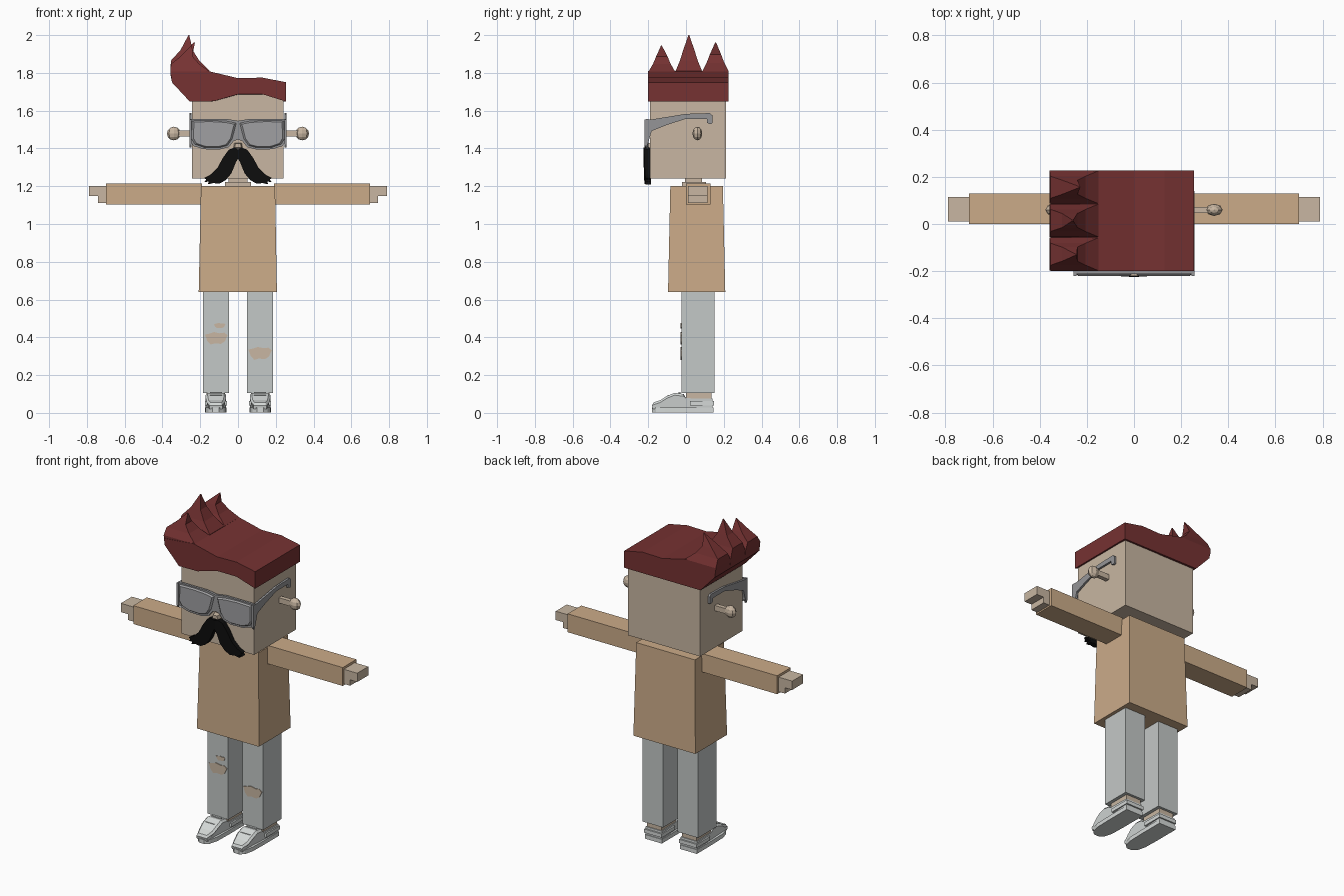
import bpy, bmesh, math
from mathutils import Vector

if "Cube" in bpy.data.objects:
    bpy.data.objects.remove(bpy.data.objects["Cube"])


def material(name, r, g, b):
    m = bpy.data.materials.new(name)
    m.use_nodes = True
    m.diffuse_color = (r, g, b, 1)
    m.node_tree.nodes["Principled BSDF"].inputs["Base Color"].default_value = (r, g, b, 1)
    return m


SKIN = material("skin", .58, .47, .36)
SHIRT = material("tan shirt", .60, .41, .25)
DENIM = material("pale denim", .55, .58, .57)
HAIR = material("dark red hair", .18, .032, .032)
FRAME = material("grey frame", .30, .30, .31)
LENS = material("grey lens", .35, .35, .36)
BLACK = material("black moustache", .004, .004, .004)
SHOE = material("off white shoe", .66, .69, .68)


def finish(name, bm, mat):
    bmesh.ops.recalc_face_normals(bm, faces=bm.faces)
    me = bpy.data.meshes.new(name)
    bm.to_mesh(me)
    bm.free()
    me.materials.append(mat)
    ob = bpy.data.objects.new(name, me)
    bpy.context.collection.objects.link(ob)
    return ob


def loft(name, loops, mat):
    """Skin equal-length loops of points and cap both ends."""
    bm = bmesh.new()
    rings = [[bm.verts.new(p) for p in loop] for loop in loops]
    n = len(rings[0])
    for a, b in zip(rings, rings[1:]):
        for i in range(n):
            j = (i + 1) % n
            bm.faces.new((a[i], a[j], b[j], b[i]))
    bm.faces.new(rings[0])
    bm.faces.new(rings[-1])
    return finish(name, bm, mat)


def rect(x0, x1, y0, y1, z):
    return [(x0, y0, z), (x1, y0, z), (x1, y1, z), (x0, y1, z)]


def box(name, x0, x1, y0, y1, z0, z1, mat):
    return loft(name, [rect(x0, x1, y0, y1, z0), rect(x0, x1, y0, y1, z1)], mat)


def plate(name, pts, y0, y1, mat, shrink=1.0, bend=0.0):
    """Front-view outline given depth; the front may shrink and bend back."""
    cx = sum(p[0] for p in pts) / len(pts)
    cz = sum(p[1] for p in pts) / len(pts)
    front = [(cx + (x - cx) * shrink, y0 + abs(x) * bend, cz + (z - cz) * shrink) for x, z in pts]
    return loft(name, [front, [(x, y1, z) for x, z in pts]], mat)


def side_plate(name, pts, x0, x1, mat):
    return loft(name, [[(x, y, z) for y, z in pts] for x in (x0, x1)], mat)


# Head, neck and nose
box("head", -.243, .24, -.19, .213, 1.24, 1.70, SKIN)
box("neck", -.05, .05, -.005, .085, 1.18, 1.25, SKIN)
box("neck_base", -.07, .07, -.022, .105, 1.19, 1.222, SKIN)
plate("nose", [(-.025, 1.40), (.025, 1.40), (.02, 1.43), (-.02, 1.43)], -.22, -.185, SKIN, .7)

# Shirt body, flaring to the hem
loft("shirt_body", [rect(-.208, .206, -.095, .208, .64),
                    rect(-.196, .196, -.083, .195, 1.20)], SHIRT)

# Hair: straight back hem, arched front hem, swept up on one side
top = [(.255, 1.75), (.13, 1.775), (0, 1.772), (-.16, 1.81), (-.24, 1.80),
       (-.355, 1.79), (-.35, 1.75), (-.255, 1.648)]
front_hem = [(-.13, 1.65), (0, 1.687), (.13, 1.687), (.255, 1.648)]
back_hem = [(x, 1.648) for x, z in front_hem]
loft("hair", [[(x, -.2, z) for x, z in top + front_hem],
              [(x, .226, z) for x, z in top + back_hem]], HAIR)
for i, (y, tip_y, tip_x, tip_z) in enumerate([(-.128, -.13, -.245, 1.945),
                                              (.015, .015, -.26, 2.0),
                                              (.156, .157, -.23, 1.962)]):
    k = (tip_z - 1.80) / .2
    loops = []
    for xl, xr, half, h in [(-.355, -.15, .07, -.03), (-.358, -.15, .07, .01),
                            (-.355, -.205, .047, .065), (-.305, -.24, .03, .12)]:
        loops.append(rect(xl, xr, y - half, y + half, 1.80 + h * k))
    loops.append(rect(tip_x - .002, tip_x + .002, tip_y - .002, tip_y + .002, tip_z))
    loft("hair_spike_%d" % (i + 1), loops, HAIR)

# Outline data shared by both halves
lens_half = [(.008, 1.535), (.06, 1.545), (.15, 1.55), (.245, 1.547), (.247, 1.45),
             (.23, 1.422), (.18, 1.405), (.10, 1.403), (.055, 1.415), (.03, 1.45)]
frame_half = [(0, 1.546), (.06, 1.556), (.256, 1.556), (.256, 1.44), (.235, 1.412),
              (.18, 1.396), (.10, 1.394), (.05, 1.406), (.022, 1.44), (0, 1.447)]
temple = [(-.22, 1.554), (-.185, 1.553), (0, 1.583), (.125, 1.587), (.14, 1.575),
          (.14, 1.535), (.13, 1.528), (.112, 1.535), (.11, 1.557), (0, 1.557),
          (-.10, 1.525), (-.182, 1.492), (-.2, 1.43), (-.21, 1.405), (-.22, 1.42)]
stache_half = [(0, 1.395), (.02, 1.405), (.05, 1.392), (.08, 1.35), (.11, 1.295),
               (.145, 1.262), (.18, 1.243), (.168, 1.236), (.178, 1.222), (.155, 1.225),
               (.16, 1.21), (.13, 1.217), (.10, 1.213), (.065, 1.232), (.035, 1.268),
               (.012, 1.325), (0, 1.345)]
hand = [(.69, 1.20), (.79, 1.20), (.79, 1.147), (.742, 1.147), (.742, 1.112), (.69, 1.112)]
shoe_upper = [(.14, .02), (.14, .075), (.0, .078), (-.012, .10), (-.06, .106), (-.10, .09),
              (-.135, .068), (-.172, .055), (-.18, .04), (-.175, .02)]


def limb_set(s, side):
    def bx(name, x0, x1, *rest):
        return box(side + name, min(s * x0, s * x1), max(s * x0, s * x1), *rest)

    def flip(pts):
        return [(s * x, z) for x, z in pts]

    # Glasses
    plate(side + "glasses_frame", flip(frame_half), -.212, -.198, FRAME)
    plate(side + "lens", flip(lens_half), -.221, -.211, LENS, .9)
    side_plate(side + "temple", temple, s * .245, s * .257, FRAME)

    # Moustache
    plate(side + "moustache", flip(stache_half), -.225, -.186, BLACK, 1, .06)

    # Ear: a rod ending in a faceted knob
    bx("ear_rod", .235, .32, .047, .073, 1.463, 1.495, SKIN)
    bm = bmesh.new()
    bmesh.ops.create_uvsphere(bm, u_segments=8, v_segments=6, radius=1)
    for v in bm.verts:
        v.co = Vector((s * .34 + v.co.x * .036, .06 + v.co.y * .026, 1.479 + v.co.z * .036))
    finish(side + "ear_knob", bm, SKIN)

    # Sleeve and stepped hand
    bx("sleeve", .19, .70, 0, .13, 1.103, 1.214, SHIRT)
    loft(side + "hand", [[(s * x, y, z) for x, z in hand] for y in (.01, .115)], SKIN)

    # Trouser leg and ankle
    bx("trouser_leg", .048, .186, -.025, .15, .105, .66, DENIM)
    bx("ankle", .068, .166, .0, .135, .07, .115, SKIN)

    # Shoe: rounded sole, tapering upper, heel band and laces
    c, w = s * .117, .057
    sole = [(-w, .145), (w, .145), (w, 0), (w * .95, -.11), (w * .7, -.16),
            (w * .3, -.18), (-w * .3, -.18), (-w * .7, -.16), (-w * .95, -.11), (-w, 0)]
    loft(side + "shoe_sole", [[(c + x, y, z) for x, y in sole] for z in (.003, .028)], SHOE)
    loops = []
    for e, t in ((-1, .6), (-.8, .88), (.8, .88), (1, .6)):
        loop = []
        for y, z in shoe_upper:
            taper = .65 if y < -.15 else .9 if y < -.11 else 1
            drop = .012 if abs(e) == 1 and z > .05 and y < -.005 else 0
            loop.append((c + e * w * .95 * taper, y, z - drop))
        loops.append(loop)
    loft(side + "shoe_upper", loops, SHOE)
    bx("heel_band", .058, .176, .02, .149, .04, .062, SHOE)
    for i in range(3):
        y = -.035 - i * .028
        z = .104 - i * .008
        bx("lace_%d" % (i + 1), .085, .149, y - .006, y + .006, z - .012, z + .006, SHOE)


for s, side in ((1, "left_"), (-1, "right_")):
    limb_set(s, side)


# Ripped knees: bare skin plates with frayed denim corners
def rip(name, cx, cz, w, h):
    pts = [(-1, .6), (-.6, .75), (-.2, 1), (.3, .8), (.7, .9), (1, .5),
           (.75, -.5), (.4, -.9), (-.1, -.8), (-.5, -1), (-.8, -.4)]
    plate(name, [(cx + x * w, cz + z * h) for x, z in pts], -.029, -.024, SKIN)


rip("right_knee_rip", -.115, .395, .06, .033)
rip("right_small_rip", -.097, .462, .03, .014)
rip("left_knee_rip", .117, .315, .062, .034)
